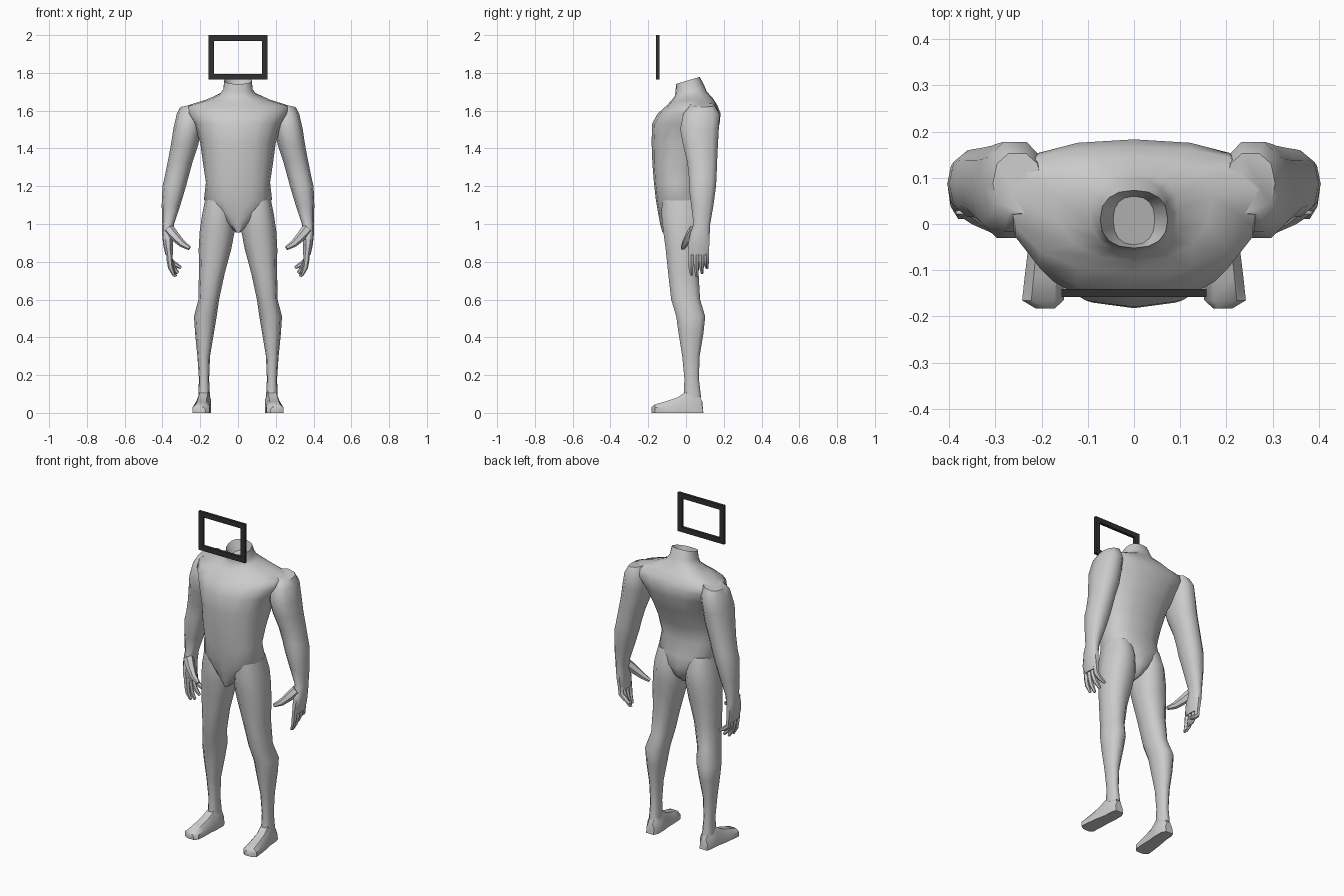
import bpy, bmesh, math
from mathutils import Vector


def material(name, value):
    m = bpy.data.materials.new(name)
    m.diffuse_color = (value, value, value, 1)
    return m


SKIN = material("light grey", 0.6)
DARK = material("charcoal", 0.03)


def loft(name, rings, mat=SKIN, mirror=False, cap_start=True, cap_end=True, angle=50):
    """Skin a list of equal-length point rings into one surface."""
    bm = bmesh.new()
    rows = [[bm.verts.new(p) for p in ring] for ring in rings]
    n = len(rows[0])
    for a, b in zip(rows, rows[1:]):
        for i in range(n):
            j = (i + 1) % n
            bm.faces.new((a[i], a[j], b[j], b[i]))
    if cap_start:
        bm.faces.new(rows[0])
    if cap_end:
        bm.faces.new(rows[-1])
    bmesh.ops.recalc_face_normals(bm, faces=bm.faces)
    me = bpy.data.meshes.new(name)
    bm.to_mesh(me)
    bm.free()
    ob = bpy.data.objects.new(name, me)
    bpy.context.collection.objects.link(ob)
    me.materials.append(mat)
    bpy.ops.object.select_all(action='DESELECT')
    bpy.context.view_layer.objects.active = ob
    ob.select_set(True)
    bpy.ops.object.shade_smooth_by_angle(angle=math.radians(angle))
    if mirror:
        ob.modifiers.new("mirror", 'MIRROR')
    return ob


def power(v, p):
    return math.copysign(abs(v) ** p, v)


def body_ring(z, w, front, mid, back, tilt=0.0, p=0.85, n=16):
    """Level ring, widest at y = mid; tilt raises z along y."""
    pts = []
    for k in range(n):
        a = 2 * math.pi * k / n
        s = power(math.sin(a), p)
        y = mid + s * ((back - mid) if s > 0 else (mid - front))
        pts.append((w * power(math.cos(a), p), y, z + tilt * y))
    return pts


def limb_ring(z, x0, x1, y0, y1, tilt=0.0, n=10):
    """Level oval ring filling the given x and y range."""
    cx, cy, rx, ry = (x0 + x1) / 2, (y0 + y1) / 2, (x1 - x0) / 2, (y1 - y0) / 2
    pts = []
    for k in range(n):
        a = 2 * math.pi * k / n
        c, s = power(math.cos(a), 0.85), power(math.sin(a), 0.85)
        pts.append((cx + rx * c, cy + ry * s, z + tilt * rx * c))
    return pts


def tube(name, path, radii, n=6):
    """Tapered round tube along a short path."""
    path = [Vector(p) for p in path]
    rings = []
    for i, p in enumerate(path):
        d = (path[min(i + 1, len(path) - 1)] - path[max(i - 1, 0)]).normalized()
        u = d.cross(Vector((0, 1, 0))).normalized()
        v = d.cross(u)
        rings.append([p + radii[i] * (u * math.cos(2 * math.pi * k / n)
                                      + v * math.sin(2 * math.pi * k / n)) for k in range(n)])
    return loft(name, rings, mirror=True)


# Torso from crotch to neck, with a hollow neck opening
loft("torso", [body_ring(*r) for r in [
    (0.955, 0.012, -0.125, -0.06, 0.03),
    (1.00, 0.06, -0.137, -0.04, 0.075),
    (1.06, 0.125, -0.148, -0.03, 0.09),
    (1.13, 0.18, -0.16, -0.03, 0.085),
    (1.22, 0.17, -0.17, -0.04, 0.065),
    (1.32, 0.185, -0.178, -0.03, 0.09),
    (1.43, 0.2, -0.182, 0.0, 0.14),
    (1.53, 0.235, -0.18, 0.04, 0.178),
    (1.585, 0.275, -0.15, 0.07, 0.183),
    (1.625, 0.275, -0.105, 0.075, 0.168),
    (1.655, 0.17, -0.08, 0.06, 0.145, 0.05),
    (1.685, 0.095, -0.06, 0.03, 0.11, 0.15),
    (1.71, 0.078, -0.056, 0.015, 0.098, 0.2),
    (1.757, 0.073, -0.052, 0.01, 0.073, 0.3),
    (1.70, 0.045, -0.045, 0.01, 0.06, 0.3),
]])

# Arms from shoulder to palm
loft("arm", [limb_ring(*r) for r in [
    (1.63, 0.2, 0.305, 0.02, 0.155, -0.2),
    (1.58, 0.19, 0.325, -0.02, 0.182),
    (1.50, 0.195, 0.343, -0.035, 0.178),
    (1.42, 0.21, 0.355, -0.02, 0.173),
    (1.33, 0.24, 0.372, 0.003, 0.168),
    (1.25, 0.262, 0.388, 0.012, 0.165),
    (1.20, 0.275, 0.4, 0.012, 0.162),
    (1.10, 0.305, 0.404, 0.025, 0.148),
    (1.00, 0.338, 0.402, 0.038, 0.13),
    (0.95, 0.342, 0.402, 0.02, 0.128),
    (0.89, 0.345, 0.396, 0.008, 0.126),
    (0.835, 0.345, 0.384, 0.012, 0.122),
]], mirror=True)

# Four curled fingers and a thumb
for name, y, tip_x, tip_z in [("index_finger", 0.026, 0.34, 0.73), ("middle_finger", 0.054, 0.33, 0.722),
                              ("ring_finger", 0.082, 0.318, 0.74), ("little_finger", 0.108, 0.302, 0.768)]:
    tube(name, [(0.366, y, 0.86), (0.362, y, 0.81), ((tip_x + 0.362) / 2 + 0.006, y, (tip_z + 0.81) / 2),
                (tip_x, y + 0.004, tip_z)], [0.016, 0.016, 0.014, 0.008])
tube("thumb", [(0.365, 0.045, 0.97), (0.335, 0.02, 0.935), (0.295, -0.005, 0.895), (0.256, -0.018, 0.872)],
     [0.03, 0.026, 0.019, 0.011])

# Legs from hip to ankle
loft("leg", [limb_ring(*r) for r in [
    (1.14, 0.03, 0.172, -0.13, 0.07),
    (1.05, 0.018, 0.19, -0.135, 0.095),
    (0.96, 0.018, 0.203, -0.125, 0.09),
    (0.87, 0.035, 0.208, -0.112, 0.08),
    (0.74, 0.07, 0.207, -0.098, 0.07),
    (0.60, 0.1, 0.21, -0.082, 0.078),
    (0.51, 0.113, 0.233, -0.055, 0.105),
    (0.42, 0.128, 0.227, -0.042, 0.095),
    (0.30, 0.148, 0.215, -0.022, 0.074),
    (0.18, 0.153, 0.207, -0.01, 0.07),
    (0.08, 0.148, 0.21, -0.015, 0.082),
]], mirror=True)


# Feet, swept from heel to toe
def foot_ring(y, x0, x1, top, slope=0.0):
    m = (x1 - x0) * 0.22
    return [(x0, y, 0), (x1, y, 0), (x1, y - slope, top * 0.6),
            (x1 - m, y - slope, top), (x0 + m, y - slope, top), (x0, y - slope, top * 0.6)]


loft("foot", [foot_ring(*r) for r in [
    (0.092, 0.155, 0.205, 0.06, 0.006),
    (0.065, 0.142, 0.213, 0.1),
    (0.0, 0.142, 0.218, 0.112),
    (-0.045, 0.147, 0.228, 0.082),
    (-0.11, 0.148, 0.236, 0.06),
    (-0.165, 0.152, 0.242, 0.045),
    (-0.183, 0.172, 0.212, 0.03),
]], mirror=True, angle=40)

# Floating rectangular frame: four mitred bars swept round the corners
corners = [(-1, -1), (1, -1), (1, 1), (-1, 1), (-1, -1)]
frame_rings = []
for sx, sz in corners:
    ox, oz, t = 0.157, 0.1175, 0.03
    frame_rings.append([(sx * (ox - i * t), y, 1.8825 + sz * (oz - i * t))
                        for i, y in [(0, -0.158), (1, -0.158), (1, -0.141), (0, -0.141)]])
frame = loft("head_frame", frame_rings, DARK, cap_start=False, cap_end=False, angle=30)
